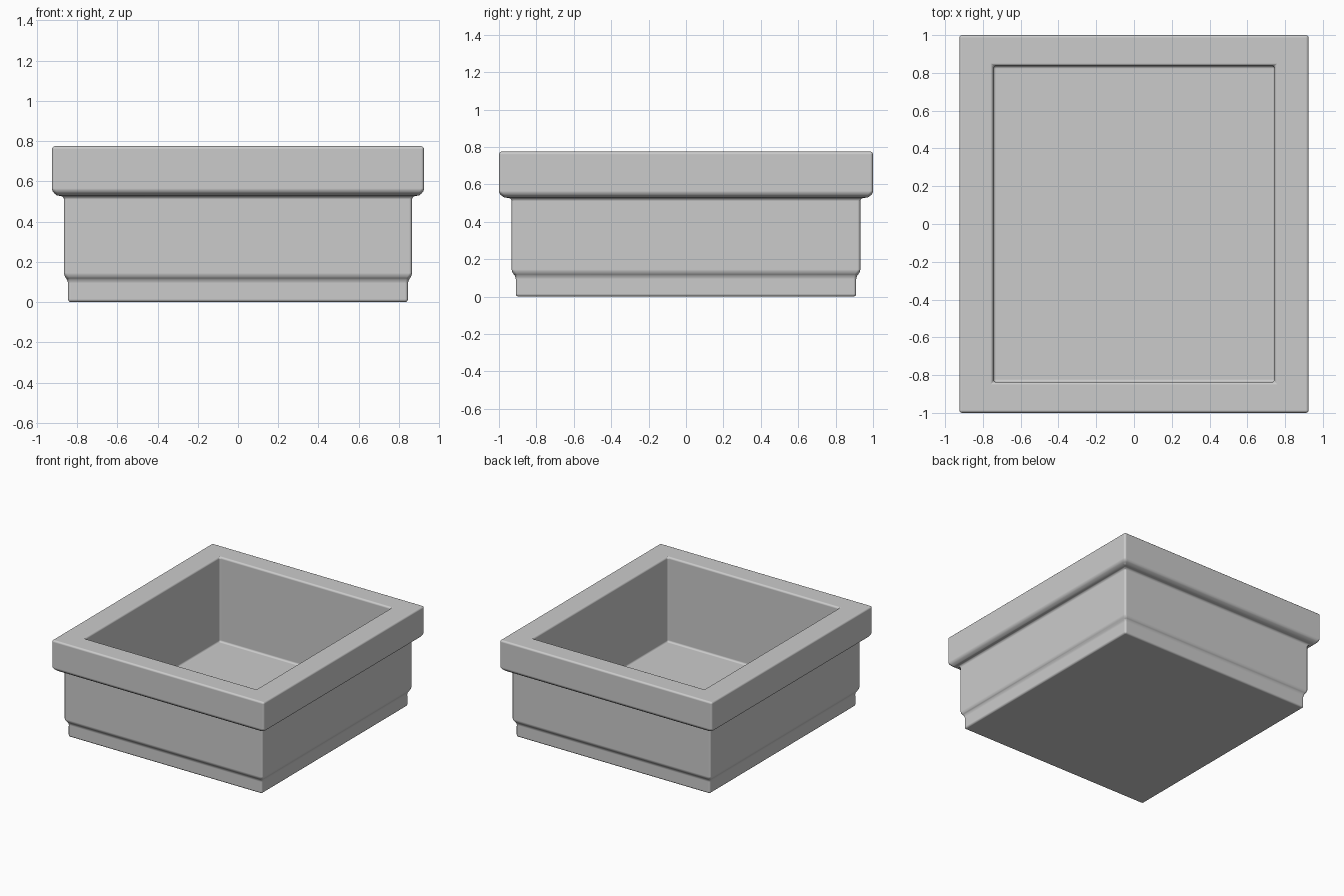
import bpy, bmesh

if "Cube" in bpy.data.objects:
    bpy.data.objects.remove(bpy.data.objects["Cube"])

# Rectangular section rings (half width x, half depth y, height z), outside bottom to inside floor
RINGS = [
    (0.845, 0.91, 0.0),      # base plinth
    (0.845, 0.91, 0.108),
    (0.865, 0.932, 0.13),    # body
    (0.865, 0.932, 0.525),
    (0.90, 0.972, 0.53),     # rim underside
    (0.925, 1.0, 0.55),
    (0.925, 1.0, 0.775),     # rim top
    (0.745, 0.837, 0.775),   # opening
    (0.745, 0.837, 0.108),   # inside floor
]

bm = bmesh.new()
loops = [[bm.verts.new((sx * x, sy * y, z))
          for sx, sy in ((-1, -1), (1, -1), (1, 1), (-1, 1))]
         for x, y, z in RINGS]
for a, b in zip(loops, loops[1:]):
    for i in range(4):
        j = (i + 1) % 4
        bm.faces.new((a[i], a[j], b[j], b[i]))
bm.faces.new(loops[0][::-1])
bm.faces.new(loops[-1])
bmesh.ops.recalc_face_normals(bm, faces=bm.faces)

mesh = bpy.data.meshes.new("planter_box")
bm.to_mesh(mesh)
bm.free()
box = bpy.data.objects.new("planter_box", mesh)
bpy.context.collection.objects.link(box)

# Softened edges
bevel = box.modifiers.new("soft_edges", 'BEVEL')
bevel.width = 0.015
bevel.segments = 3
bevel.limit_method = 'ANGLE'
bevel.angle_limit = 0.6
bevel.harden_normals = True

bpy.context.view_layer.objects.active = box
box.select_set(True)
bpy.ops.object.shade_smooth_by_angle(angle=0.7)
